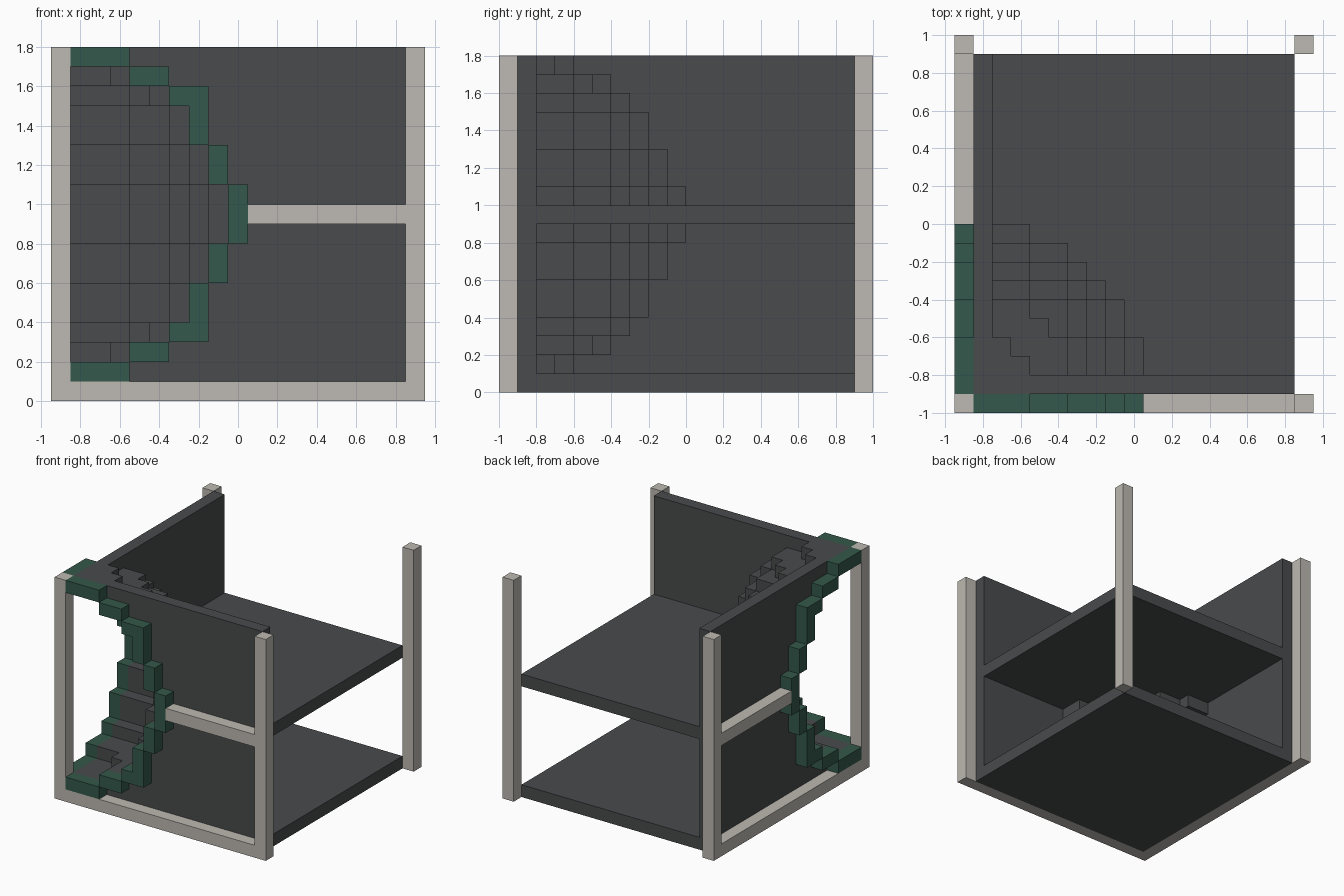
import bpy, bmesh
from mathutils import Vector

if "Cube" in bpy.data.objects:
    bpy.data.objects.remove(bpy.data.objects["Cube"], do_unlink=True)

U = 0.1                              # block size
ORIGIN = Vector((-0.95, -1.0, 0.0))  # corner of block (0, 0, 0)
TOP, MID = 18, 9                     # block rows in height, row of the middle floor
LAST_X, LAST_Y = 18, 19              # index of the far posts


def material(name, rgb):
    m = bpy.data.materials.new(name)
    m.use_nodes = True
    m.diffuse_color = (*rgb, 1)
    bsdf = next(n for n in m.node_tree.nodes if n.type == 'BSDF_PRINCIPLED')
    bsdf.inputs["Base Color"].default_value = (*rgb, 1)
    bsdf.inputs["Roughness"].default_value = 0.9
    return m


CHARCOAL = material("charcoal", (0.065, 0.070, 0.072))
STONE = material("pale stone", (0.51, 0.485, 0.445))
GREEN = material("dark green", (0.034, 0.098, 0.070))

# Squared radius of the stepped dome at each row away from its middle
DOME = [90, 90, 78, 78, 61, 61, 50, 34, 14]
NEIGHBOURS = [Vector(d) * s for d in ((1, 0, 0), (0, 1, 0), (0, 0, 1)) for s in (1, -1)]


def in_dome(i, j, k):
    row = abs(k - MID)
    return row < len(DOME) and i * i + j * j <= DOME[row]


def is_shell(i, j, k):
    """Dome block with at least one side facing out of the dome."""
    return in_dome(i, j, k) and any(
        not in_dome(i + int(d.x), j + int(d.y), k + int(d.z)) for d in NEIGHBOURS)


def block_object(name, mat, xs, ys, zs, keep):
    """Mesh of the outer faces of every kept block in the given ranges."""
    cells = {(i, j, k) for i in xs for j in ys for k in zs if keep(i, j, k)}
    bm = bmesh.new()
    corners = {}

    def corner(p):
        key = tuple(round(c) for c in p)
        if key not in corners:
            corners[key] = bm.verts.new(ORIGIN + Vector(key) * U)
        return corners[key]

    for c in sorted(cells):
        base = Vector(c)
        for d in NEIGHBOURS:
            if tuple(round(v) for v in base + d) in cells:
                continue
            # two in-plane axes, ordered so that a x b points outward
            a = Vector((abs(d.y), abs(d.z), abs(d.x)))
            b = d.cross(a)
            mid = base + Vector((0.5, 0.5, 0.5)) + d / 2
            bm.faces.new([corner(mid + (a * s + b * t) / 2)
                          for s, t in ((-1, -1), (1, -1), (1, 1), (-1, 1))])
    bmesh.ops.dissolve_limit(bm, angle_limit=0.01, verts=bm.verts, edges=bm.edges)
    mesh = bpy.data.meshes.new(name)
    bm.to_mesh(mesh)
    bm.free()
    mesh.materials.append(mat)
    obj = bpy.data.objects.new(name, mesh)
    bpy.context.collection.objects.link(obj)
    return obj


def outside(i, j, k):
    return not in_dome(i, j, k)


inner_x, inner_y = range(1, LAST_X), range(1, LAST_Y)
rows = range(TOP)

# Corner posts
for side, i in (("right", 0), ("left", LAST_X)):
    for end, j in (("front", 0), ("back", LAST_Y)):
        block_object(f"{end}_{side}_post", STONE, [i], [j], rows, lambda *c: True)

# Beams along the front and the right side
for level, k in (("bottom", 0), ("middle", MID)):
    block_object(f"front_{level}_beam", STONE, inner_x, [0], [k], outside)
    block_object(f"side_{level}_beam", STONE, [0], inner_y, [k], outside)

# Walls and floors, opened where the dome cuts through
block_object("front_wall", CHARCOAL, inner_x, [1], rows, outside)
block_object("side_wall", CHARCOAL, [1], range(2, LAST_Y), rows, outside)
for level, k in (("lower", 0), ("upper", MID)):
    block_object(f"{level}_floor", CHARCOAL, range(2, LAST_X), range(2, LAST_Y), [k], outside)

# Stepped dome niche around the front right post, with its green rim
reach = range(1, 11)
block_object("niche_shell", CHARCOAL, reach, reach, rows, is_shell)
block_object("front_niche_rim", GREEN, reach, [0], rows, is_shell)
block_object("side_niche_rim", GREEN, [0], reach, rows, is_shell)
